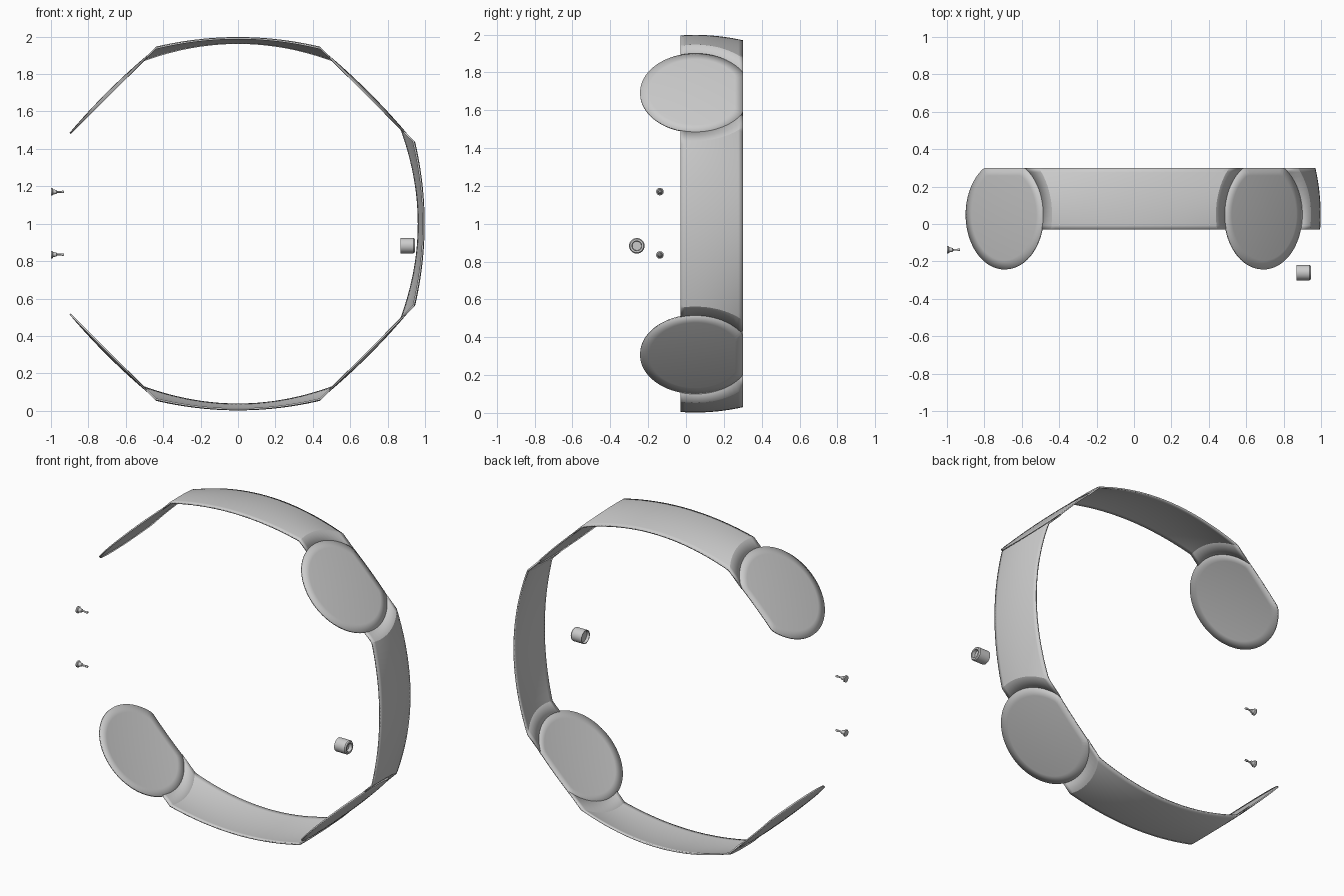
import bpy, bmesh
from math import sin, cos, pi, sqrt, radians
from mathutils import Matrix, Vector

if "Cube" in bpy.data.objects:
    bpy.data.objects.remove(bpy.data.objects["Cube"])

YC = 0.05               # ring axis position of pad centres
Y0, Y1 = -0.03, 0.30    # band front and back edges
C, PLANE = 0.6925, 1.385  # pad centre and 45 degree plane (x + z = PLANE)
PAD_R, CUT_R = 0.293, 0.36


def finish(name, bm, thickness=0.0):
    me = bpy.data.meshes.new(name)
    bm.to_mesh(me)
    bm.free()
    ob = bpy.data.objects.new(name, me)
    bpy.context.collection.objects.link(ob)
    if thickness:
        mod = ob.modifiers.new("thickness", 'SOLIDIFY')
        mod.thickness = thickness
        mod.offset = -1
    bpy.ops.object.select_all(action='DESELECT')
    ob.select_set(True)
    bpy.context.view_layer.objects.active = ob
    bpy.ops.object.shade_smooth_by_angle(angle=radians(25))
    return ob


def around_ring(bm, angle):
    # turn a part built at the top of the ring, then lift to ring centre
    m = Matrix.Translation((0, 0, 1)) @ Matrix.Rotation(angle, 4, 'Y')
    bmesh.ops.transform(bm, matrix=m, verts=bm.verts)


def band(name, angle):
    # domed strip whose ends are flat collars following the round pads
    bm = bmesh.new()
    rows = []
    nu, ny = 40, 14
    for j in range(ny + 1):
        y = Y0 + (Y1 - Y0) * j / ny
        dy = y - YC
        mid = 0.998 - 0.45 * dy * dy
        xe = C - sqrt(CUT_R ** 2 - dy * dy) / sqrt(2)
        xi = C - sqrt(0.286 ** 2 - dy * dy) / sqrt(2)
        ze = PLANE - xe
        pts = [(-xi, y, PLANE - xi)]
        for i in range(nu + 1):
            u = 2 * i / nu - 1
            pts.append((u * xe, y, mid + (ze - mid) * u * u))
        pts.append((xi, y, PLANE - xi))
        rows.append([bm.verts.new(p) for p in pts])
    for a, b in zip(rows, rows[1:]):
        for i in range(len(a) - 1):
            bm.faces.new((a[i], a[i + 1], b[i + 1], b[i]))
    around_ring(bm, angle)
    # keep the crease between band and collar crisp
    return finish(name, bm, 0.009)


def pad(name, angle):
    # shallow domed disc, cut straight at the back
    bm = bmesh.new()
    d, n, rings = PLANE / sqrt(2) + 0.001, 96, 6
    centre = bm.verts.new((0, YC, d + 0.012))
    prev = None
    for k in range(1, rings + 1):
        ring = []
        for i in range(n):
            t = 2 * pi * i / n
            r = PAD_R
            if sin(t) > 0:
                r = min(r, (Y1 - YC) / sin(t))
            r *= k / rings
            ring.append(bm.verts.new((r * cos(t), YC + r * sin(t),
                                      d + 0.012 * (1 - (r / PAD_R) ** 2))))
        for i in range(n):
            j = (i + 1) % n
            if prev:
                bm.faces.new((prev[i], ring[i], ring[j], prev[j]))
            else:
                bm.faces.new((centre, ring[i], ring[j]))
        prev = ring
    around_ring(bm, angle)
    return finish(name, bm, 0.008)


def lathe_x(name, profile, y, z, n=32):
    # revolve (x, radius) points about an axis parallel to x
    bm = bmesh.new()
    vs = [bm.verts.new((x, 0, r)) for x, r in profile]
    es = [bm.edges.new(p) for p in zip(vs, vs[1:])]
    bmesh.ops.spin(bm, geom=vs + es, cent=(0, 0, 0), axis=(1, 0, 0),
                   angle=2 * pi, steps=n, use_duplicate=False)
    bmesh.ops.remove_doubles(bm, verts=bm.verts, dist=1e-5)
    bmesh.ops.recalc_face_normals(bm, faces=bm.faces)
    bmesh.ops.translate(bm, vec=Vector((0, y, z)), verts=bm.verts)
    return finish(name, bm)


# three bands: top, right, bottom (the left side is open)
for label, a in (("top", 0), ("right", 90), ("bottom", 180)):
    band(label + "_band", radians(a))

# four round pads on the diagonals
for label, a in (("upper_right", 45), ("lower_right", 135),
                 ("lower_left", 225), ("upper_left", 315)):
    pad(label + "_pad", radians(a))

# two small pins on the open side
PIN = [(-1.0, 0), (-1.0, 0.02), (-0.992, 0.02), (-0.988, 0.014),
       (-0.970, 0.010), (-0.966, 0.005), (-0.944, 0.005),
       (-0.940, 0.007), (-0.930, 0.006), (-0.930, 0)]
for label, z in (("upper", 1.17), ("lower", 0.835)):
    lathe_x(label + "_pin", PIN, -0.138, z, 24)

# knob: hollow cup with a recessed outer face
KNOB = [(0.885, 0), (0.885, 0.036), (0.868, 0.037), (0.868, 0.041),
        (0.938, 0.041), (0.945, 0.036), (0.945, 0.026), (0.925, 0.024),
        (0.925, 0)]
lathe_x("knob", KNOB, -0.26, 0.883, 40)
